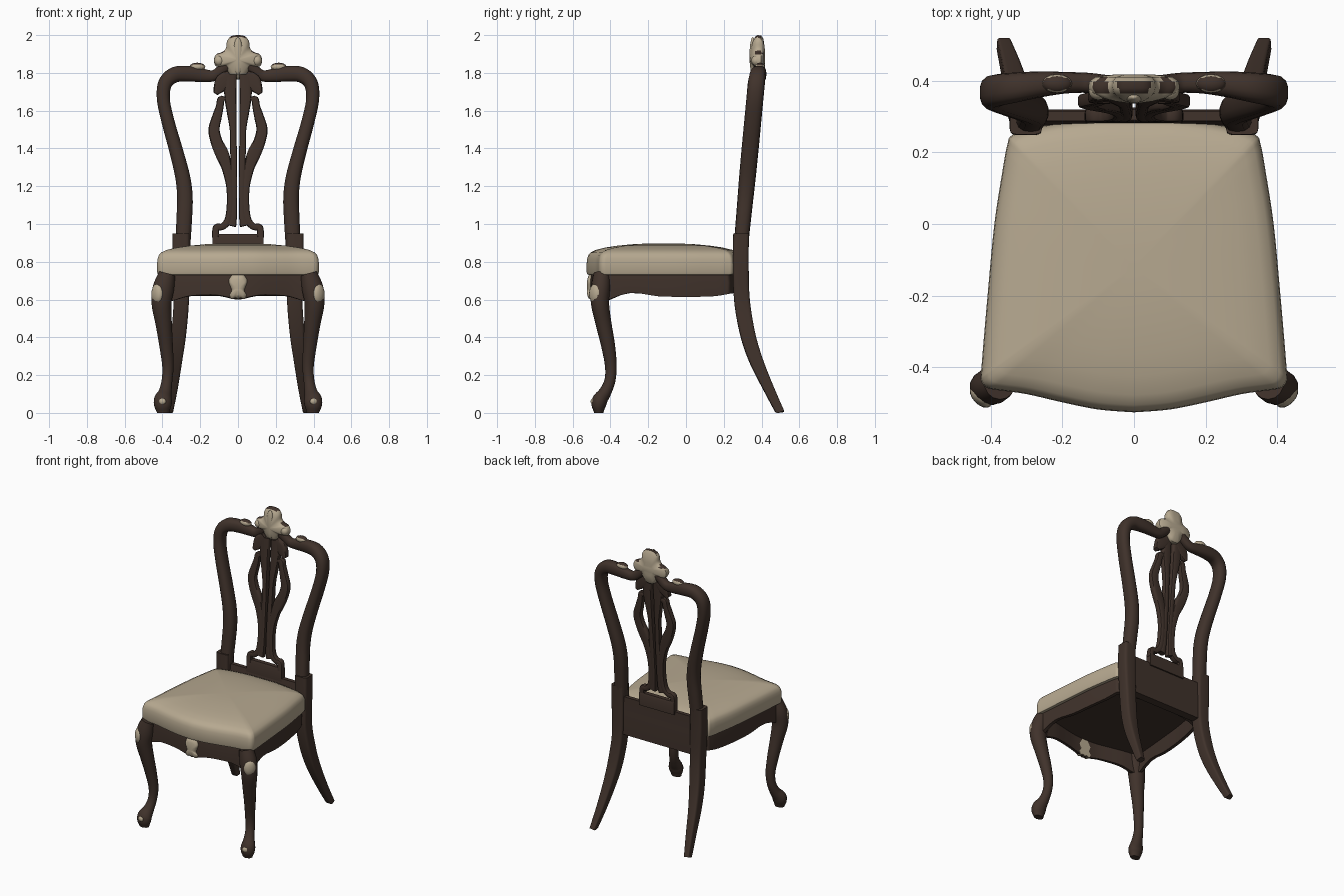
import bpy, bmesh, math
from mathutils import Vector

if "Cube" in bpy.data.objects:
    bpy.data.objects.remove(bpy.data.objects["Cube"])


def material(name, col):
    m = bpy.data.materials.new(name)
    m.diffuse_color = (*col, 1)
    m.use_nodes = True
    m.node_tree.nodes["Principled BSDF"].inputs["Base Color"].default_value = m.diffuse_color
    return m


WOOD = material("dark wood", (0.051, 0.032, 0.024))
CREAM = material("cream", (0.47, 0.395, 0.28))


def finish(bm, name, mats, rule=None):
    bmesh.ops.recalc_face_normals(bm, faces=bm.faces)
    bm.normal_update()
    if rule:
        for f in bm.faces:
            f.material_index = 1 if rule(f) else 0
    me = bpy.data.meshes.new(name)
    bm.to_mesh(me)
    bm.free()
    for m in mats:
        me.materials.append(m)
    ob = bpy.data.objects.new(name, me)
    bpy.context.collection.objects.link(ob)
    return ob


def skin(name, rings, mats, rule=None):
    """Join closed rings of points into a capped solid."""
    bm = bmesh.new()
    vs = [[bm.verts.new(p) for p in r] for r in rings]
    n = len(vs[0])
    for a, b in zip(vs, vs[1:]):
        for i in range(n):
            j = (i + 1) % n
            bm.faces.new((a[i], a[j], b[j], b[i]))
    bm.faces.new(vs[0])
    bm.faces.new(vs[-1])
    return finish(bm, name, mats, rule)


def spline(pts, steps):
    """Catmull-Rom through tuples of any length."""
    p = [pts[0]] + list(pts) + [pts[-1]]
    out = []
    for i in range(1, len(p) - 2):
        for k in range(steps):
            t = k / steps
            out.append([0.5 * (2 * b + (c - a) * t + (2 * a - 5 * b + 4 * c - d) * t * t
                               + (3 * b - a - 3 * c + d) * t ** 3)
                        for a, b, c, d in zip(*p[i - 1:i + 3])])
    return out + [list(pts[-1])]


def sweep(name, pts, side=1, power=2.0, sides=14, steps=5):
    """Sweep a superellipse along (x, y, z, half width, half depth) stations."""
    st = spline(pts, steps)
    rings = []
    for i, s in enumerate(st):
        T = (Vector(st[min(i + 1, len(st) - 1)][:3]) - Vector(st[max(i - 1, 0)][:3])).normalized()
        N = Vector((0, 1, 0)).cross(T).normalized()
        B = T.cross(N)
        ring = []
        for k in range(sides):
            a = 2 * math.pi * (k + 0.5) / sides
            c, d = math.cos(a), math.sin(a)
            q = (Vector(s[:3]) + N * s[3] * math.copysign(abs(c) ** (2 / power), c)
                 + B * s[4] * math.copysign(abs(d) ** (2 / power), d))
            ring.append((q.x * side, q.y, max(q.z, 0)))
        rings.append(ring)
    return skin(name, rings, [WOOD])


def ellipsoid(name, loc, size, turn=0, mats=(CREAM,), rule=None):
    bm = bmesh.new()
    bmesh.ops.create_uvsphere(bm, u_segments=16, v_segments=10, radius=1)
    for v in bm.verts:
        x, y, z = (a * b for a, b in zip(v.co, size))
        v.co = Vector(loc) + Vector((x * math.cos(turn) - y * math.sin(turn),
                                     x * math.sin(turn) + y * math.cos(turn), z))
    return finish(bm, name, mats, rule)


def box(name, x, layers):
    """Stack of rectangles given as (z, front y, back y)."""
    return skin(name, [[(-x, a, z), (x, a, z), (x, b, z), (-x, b, z)] for z, a, b in layers],
                [WOOD])


def plaque(name, half, cz, layers, rule=None):
    """Domed carving from half an outline (x, z); layers are (y, scale)."""
    half = spline(half, 4)
    out = half + [(-x, z) for x, z in half[-2:0:-1]]
    rings = [[(x * s, y, cz + (z - cz) * s) for x, z in out] for y, s in layers]
    return skin(name, rings, [CREAM, WOOD], rule)


# Seat plan, shared by cushion and apron
HALF = [(0, -.526), (.1, -.518), (.2, -.498), (.3, -.475), (.38, -.464), (.412, -.457),
        (.427, -.437), (.426, -.4), (.409, -.2), (.39, 0), (.367, .15), (.354, .22),
        (.337, .25), (.25, .275), (.12, .293), (0, .295)]
half = spline(HALF, 4)
PLAN = half + [[-x, y] for x, y in half[-2:0:-1]]


def plan_ring(scale, z):
    r = []
    for x, y in PLAN:
        px, py = x * scale, -.12 + (y + .12) * scale
        r.append((px, py, z(px, py) if callable(z) else z))
    return r


# Cushion
skin("seat_cushion", [plan_ring(s, z) for s, z in (
    (.96, .73), (.99, .733), (1, .745), (1, .79), (.994, .815), (.978, .835), (.95, .849),
    (.88, .863), (.75, .876), (.6, .885), (.4, .893), (.2, .897), (.05, .898))], [CREAM])


# Apron with a shaped lower edge and the dark deck inside it
def low(x, y):
    z = .628 + .008 * math.cos(22 * y)
    z -= .025 * math.exp(-((x / .08) ** 2)) if y < -.3 else .022 * math.exp(-((y / .1) ** 2))
    return z - .03 * math.exp(-((abs(x) - .37) ** 2 + (y + .44) ** 2) / .006)


skin("apron", [plan_ring(.945, .74), plan_ring(.96, .69), plan_ring(.955, low),
               plan_ring(.90, low), plan_ring(.89, .72)], [WOOD])

# Rear rail and splat shoe
box("rear_rail", .28, [(.62, .265, .32), (.74, .265, .32), (.765, .27, .318), (.88, .288, .315)])
box("splat_shoe", .135, [(.86, .283, .325), (.935, .285, .325), (.948, .29, .32)])

for s in (1, -1):
    # Cabriole front leg
    sweep("front_leg", [
        (.375, -.445, .735, .045, .045), (.395, -.452, .66, .058, .052),
        (.405, -.455, .58, .054, .048), (.393, -.436, .47, .044, .042),
        (.381, -.413, .36, .037, .037), (.371, -.398, .25, .031, .031),
        (.376, -.403, .17, .029, .029), (.386, -.428, .11, .035, .033),
        (.397, -.455, .07, .048, .04), (.398, -.462, .04, .047, .038),
        (.397, -.462, .012, .037, .028), (.397, -.462, 0, .033, .024)], s)
    # Cream carvings on the knee and toe
    ellipsoid("knee_carving", (.428 * s, -.482, .63), (.038, .022, .052), s * .8)
    ellipsoid("toe_carving", (.402 * s, -.49, .06), (.022, .014, .018), s * .4)

    # Raked rear leg
    sweep("rear_leg", [
        (.364, .5, 0, .019, .022), (.345, .437, .13, .026, .028),
        (.328, .37, .28, .033, .036), (.313, .326, .42, .039, .04),
        (.3, .296, .6, .041, .042), (.302, .290, .8, .045, .042),
        (.302, .292, .95, .045, .042)], s, power=6, sides=16)

    # Curved stile running into the top rail
    lean = lambda z: .297 + .095 * (z - .95)
    sweep("back_stile_and_rail", [(x, lean(z) + b, z, r, d) for x, z, r, d, b in (
        (.292, .88, .04, .038, 0), (.285, 1.02, .042, .04, 0), (.281, 1.14, .042, .042, 0),
        (.293, 1.25, .04, .044, 0), (.328, 1.39, .037, .045, 0), (.370, 1.54, .035, .045, 0),
        (.395, 1.66, .035, .045, 0), (.385, 1.745, .038, .045, 0), (.335, 1.79, .042, .042, .004),
        (.26, 1.795, .042, .036, .013), (.19, 1.787, .036, .03, .018), (.13, 1.785, .03, .028, .018),
        (.085, 1.815, .03, .028, .01), (.04, 1.86, .03, .028, 0))], s, power=2.5)
    ellipsoid("rail_leaf", (.215 * s, .392, 1.832), (.042, .026, .022), 0,
              (CREAM, WOOD), lambda f: f.normal.z > .6)

    # Splat: inner bar, outer scroll ribbon and upper leaf
    sy = lambda z: .302 + .075 * (z - .95)
    for name, pts in (
        ("splat_bar", [(.04, 1.79, .034), (.04, 1.68, .033), (.034, 1.6, .027),
                       (.026, 1.5, .018), (.024, 1.4, .018), (.022, 1.3, .018),
                       (.021, 1.12, .017), (.026, 1.03, .02), (.034, .99, .025)]),
        ("splat_scroll", [(.07, 1.655, .014), (.09, 1.66, .019), (.097, 1.62, .021),
                          (.112, 1.565, .026), (.127, 1.5, .03), (.113, 1.435, .032),
                          (.084, 1.37, .036), (.06, 1.3, .028), (.043, 1.2, .02),
                          (.04, 1.1, .02), (.052, 1.02, .02), (.085, .985, .018),
                          (.115, .982, .018), (.12, .93, .018)]),
        ("splat_leaf", [(.04, 1.79, .03), (.075, 1.755, .045), (.1, 1.72, .032),
                        (.118, 1.69, .012)])):
        sweep(name, [(x, sy(z), z, w, .02) for x, z, w in pts], s, power=4, sides=12, steps=4)

# Crest shell on the top rail, with dark top edges
plaque("crest_shell", [(0, 2.0), (.035, 1.995), (.057, 1.97), (.064, 1.93), (.085, 1.91),
                       (.116, 1.898), (.128, 1.865), (.115, 1.835), (.075, 1.83),
                       (.055, 1.805), (.03, 1.772), (0, 1.765)], 1.87,
       [(.338, .15), (.342, .4), (.352, .7), (.365, .93), (.38, 1), (.398, .98),
        (.41, .85), (.418, .4)], lambda f: f.normal.z > .7)
for s in (1, -1):
    ellipsoid("crest_bead", (.1 * s, .372, 1.865), (.027, .026, .028))
ellipsoid("crest_rib", (0, .354, 1.89), (.026, .018, .1))

# Carving in the middle of the front apron
plaque("apron_carving", [(0, .735), (.03, .73), (.05, .7), (.042, .67), (.034, .645),
                         (.046, .625), (.035, .602), (.012, .608), (0, .6)], .66,
       [(-.525, .3), (-.522, .65), (-.515, .9), (-.503, 1), (-.48, .98)])

bpy.ops.object.select_all(action='SELECT')
bpy.context.view_layer.objects.active = bpy.data.objects["seat_cushion"]
bpy.ops.object.shade_smooth_by_angle(angle=math.radians(40))
